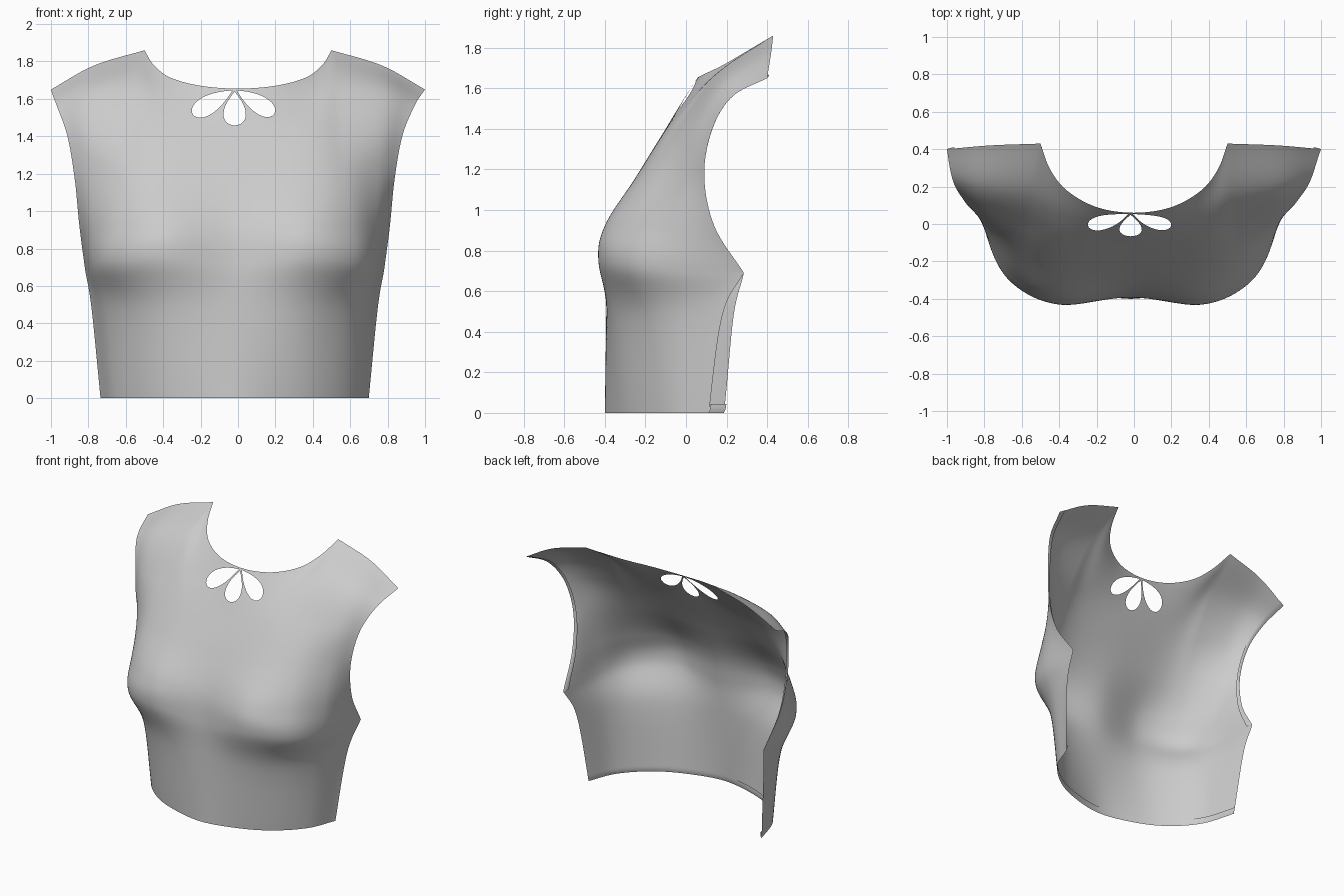
import bpy, bmesh, math
from mathutils import Vector as V

if "Cube" in bpy.data.objects:
    bpy.data.objects.remove(bpy.data.objects["Cube"])

# Vertical profiles from hem to top, centre front outwards (x, y, z)
CENTRE = [(0, -.40, 0), (0, -.393, .48), (0, -.39, .72), (0, -.355, .92),
          (0, -.24, 1.16), (0, -.10, 1.4), (0, -.01, 1.55), (0, .06, 1.655)]
BUST = [(.29, -.335, 0), (.33, -.365, .48), (.375, -.43, .75), (.375, -.395, .93),
        (.38, -.245, 1.16), (.38, -.085, 1.41), (.37, .05, 1.58), (.36, .18, 1.713)]
OUTER = [(.49, -.225, 0), (.555, -.24, .48), (.63, -.315, .73), (.62, -.28, .93),
         (.59, -.17, 1.17), (.56, -.03, 1.42), (.535, .16, 1.675), (.5, .43, 1.86)]
SIDE = [(.64, -.06, 0), (.69, -.06, .48), (.755, -.09, .71), (.76, -.08, .92),
        (.76, -.025, 1.17), (.775, .05, 1.42), (.79, .19, 1.64), (.77, .42, 1.778)]
EDGE = [(.717, .15, 0), (.765, .207, .48), (.80, .285, .69), (.83, .14, .92),
        (.855, .09, 1.17), (.895, .13, 1.40), (.955, .23, 1.56), (1, .40, 1.65)]
NECK = [(0, .06, 1.655), (.2, .09, 1.67), (.36, .18, 1.713), (.45, .295, 1.78), (.5, .43, 1.86)]
HALF = [[V(p) for p in c] for c in (CENTRE, BUST, OUTER, SIDE, EDGE)]


def mirrored(items, flip):
    return [flip(i) for i in items[:0:-1]] + items


def flip(p):
    return V((-p.x, p.y, p.z))


COLS = mirrored(HALF, lambda c: [flip(p) for p in c])
NECK = mirrored([V(p) for p in NECK], flip)
TOPS = [c[-1] for c in COLS]


def spline(pts, u):
    """Catmull-Rom through pts, u in 0..len-1"""
    i = min(int(u), len(pts) - 2)
    f = u - i
    b, c = pts[i], pts[i + 1]
    a = pts[i - 1] if i else 2 * b - c
    d = pts[i + 2] if i + 2 < len(pts) else 2 * c - b
    return b + .5 * f * ((c - a) + f * ((2 * a - 5 * b + 4 * c - d) + f * (3 * (b - c) + d - a)))


def top_edge(s):
    """Neckline and shoulder seams, with a corner where they meet"""
    if s < 2:
        return spline(TOPS[:3], s)
    return spline(NECK, 2 * (s - 2)) if s <= 6 else spline(TOPS[6:], s - 6)


def side_edge(c, t):
    """Side seam and armhole, with a corner at the underarm"""
    return spline(c[:3], t) if t < 2 else spline(c[2:], t - 2)


def surface(s, t):
    row = [side_edge(c, t) if i in (0, 8) else spline(c, t) for i, c in enumerate(COLS)]
    p = spline(row, s)
    k = t / 7
    p += (top_edge(s) - spline(TOPS, s)) * k ** 8
    side = (s - 4) / 4
    p.x -= .018 * (1 - k ** 8)
    p.y -= .037 * side ** 3 * abs(side) * max(0, 1 - t * t / 4)   # uneven side seams
    return p


def patch(name, s0, s1, t0, t1, ns, nt, shift=None, cut=None):
    bm = bmesh.new()
    g = []
    for j in range(nt + 1):
        for i in range(ns + 1):
            s, t = s0 + (s1 - s0) * i / ns, t0 + (t1 - t0) * j / nt
            p = surface(s, t)
            if shift:
                p = shift(p, i / ns, j / nt)
            g.append(bm.verts.new(p))
    w = ns + 1
    for j in range(nt):
        for i in range(ns):
            a = j * w + i
            bm.faces.new((g[a], g[a + 1], g[a + w + 1], g[a + w]))
    if cut:
        cut(bm)
    me = bpy.data.meshes.new(name)
    bm.to_mesh(me)
    bm.free()
    for f in me.polygons:
        f.use_smooth = True
    ob = bpy.data.objects.new(name, me)
    bpy.context.collection.objects.link(ob)
    return ob


def cut_petal(bm, apex, tip, width, n=28):
    """Slice a convex teardrop out of the cloth, seen from the front"""
    ax, tp = V(apex), V(tip)
    d = tp - ax
    side = V((-d.y, d.x)).normalized()
    pts = []
    for k in range(n):
        a = 2 * math.pi * k / n
        pts.append(ax + d * (1 - math.cos(a)) / 2 + side * (width / .77 * math.sin(a) * abs(math.sin(a / 2))))
    mid = ax + d * .6
    inside = [f for f in bm.faces
              if abs(f.calc_center_median().x) < .35 and 1.4 < f.calc_center_median().z < 1.72]
    for k in range(n):
        p, q = pts[k], pts[(k + 1) % n]
        e = q - p
        no = V((e.y, 0, -e.x)).normalized()
        co = V((p.x, 0, p.y))
        if no.dot(V((mid.x, 0, mid.y)) - co) > 0:
            no = -no
        geom = set(inside)
        for f in inside:
            geom.update(f.edges)
            geom.update(f.verts)
        res = bmesh.ops.bisect_plane(bm, geom=list(geom), dist=1e-6, plane_co=co, plane_no=no)
        inside = [f for f in res['geom'] if isinstance(f, bmesh.types.BMFace)
                  and no.dot(f.calc_center_median() - co) < 0]
    bmesh.ops.delete(bm, geom=inside, context='FACES')


def cut_petals(bm):
    cut_petal(bm, (-.030, 1.645), (-.242, 1.518), .050)
    cut_petal(bm, (-.018, 1.638), (-.018, 1.458), .060)
    cut_petal(bm, (-.006, 1.645), (.194, 1.520), .048)


# Front panel with the petal cut-outs under the neckline
patch("front_panel", 0, 8, 0, 7, 96, 84, cut=cut_petals)


# Turned-in hems: waist and both armholes
def inward(p, r):
    return V((p.x * (1 - .008 * r), p.y + .007 * r, p.z))


patch("waist_hem", 0, 8, 0, .09, 96, 3, lambda p, u, v: inward(p, min(1, 2 * v)))
patch("left_armhole_hem", 0, .14, 2, 7, 3, 60, lambda p, u, v: inward(p, min(1, 2 * u)))
patch("right_armhole_hem", 7.86, 8, 2, 7, 3, 60, lambda p, u, v: inward(p, min(1, 2 - 2 * u)))
